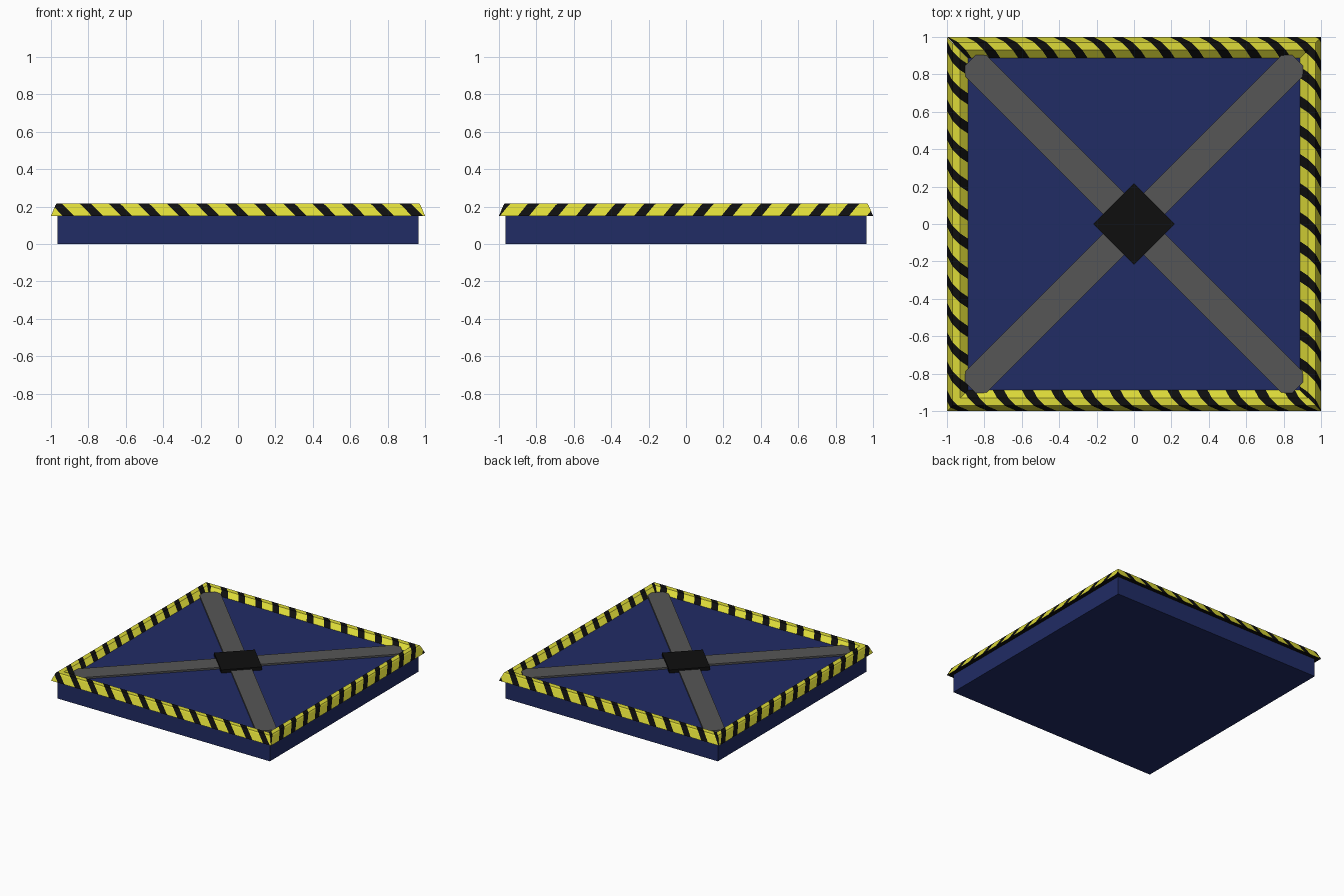
import bpy, bmesh, math
from mathutils import Vector, Matrix

if "Cube" in bpy.data.objects:
    bpy.data.objects.remove(bpy.data.objects["Cube"])


def material(name, rgb):
    m = bpy.data.materials.new(name)
    m.diffuse_color = (*rgb, 1)
    m.use_nodes = True
    m.node_tree.nodes["Principled BSDF"].inputs["Base Color"].default_value = m.diffuse_color
    return m


BLUE = material("navy blue", (0.015, 0.025, 0.13))
YELLOW = material("warning yellow", (0.72, 0.70, 0.04))
BLACK = material("black", (0.0045, 0.0045, 0.0045))
GREY = material("grey", (0.092, 0.092, 0.092))


def finish(name, bm, mats):
    bmesh.ops.recalc_face_normals(bm, faces=bm.faces)
    me = bpy.data.meshes.new(name)
    bm.to_mesh(me)
    bm.free()
    for m in mats:
        me.materials.append(m)
    ob = bpy.data.objects.new(name, me)
    bpy.context.collection.objects.link(ob)
    return ob


def plate(name, outline, z0, z1, mat, angle=0, inset=0):
    """Extruded flat outline; inset narrows the top edge."""
    bm = bmesh.new()
    k = 1 - inset
    low = [bm.verts.new((x, y, z0)) for x, y in outline]
    top = [bm.verts.new((x * k, y * k, z1)) for x, y in outline]
    bm.faces.new(low)
    bm.faces.new(top)
    n = len(outline)
    for i in range(n):
        j = (i + 1) % n
        bm.faces.new((low[i], low[j], top[j], top[i]))
    bmesh.ops.rotate(bm, verts=bm.verts, matrix=Matrix.Rotation(angle, 3, 'Z'))
    return finish(name, bm, [mat])


# Platform body; its top is the sunken floor
FLOOR = 0.18
B = 0.966
plate("platform_body", [(-B, -B), (B, -B), (B, B), (-B, B)], 0, FLOOR, BLUE)

# Diagonal bars with chamfered ends
W, C, U, E = 0.08, 0.042, 1.195, 1.237
bar = [(-E, -C), (-U, -W), (U, -W), (E, -C), (E, C), (U, W), (-U, W), (-E, C)]
for i, a in enumerate((45, 135)):
    plate(f"diagonal_bar_{i + 1}", bar, FLOOR - 0.02, 0.194 + 0.0005 * i, GREY, math.radians(a))

# Centre diamond
D = 0.218
plate("centre_plate", [(D, 0), (0, D), (-D, 0), (0, -D)], FLOOR - 0.02, 0.207, BLACK)

# Rim: one mitred profile per side, cut into slanted hazard stripes
PROFILE = [(0.96, 0.15), (1.0, 0.15), (0.977, 0.205), (0.97, 0.215), (0.93, 0.215), (0.885, FLOOR - 0.002)]
PITCH, HALF = 0.1555, 0.03


def rim_side(name, quarter, shear, phase):
    bm = bmesh.new()
    rows = [(bm.verts.new((-r, -r, z)), bm.verts.new((r, -r, z))) for r, z in PROFILE]
    for (a, b), (c, d) in zip(rows, rows[1:]):
        bm.faces.new((a, b, d, c))
    bmesh.ops.rotate(bm, verts=bm.verts, matrix=Matrix.Rotation(quarter * math.pi / 2, 3, 'Z'))
    normal = Vector((1, 1, shear))
    origin = Vector((0, 0, 0.215))
    for n in range(-15, 16):
        for edge in (-HALF, HALF):
            s = phase + n * PITCH + edge
            p = origin + normal * (s / normal.length_squared)
            bmesh.ops.bisect_plane(bm, geom=bm.verts[:] + bm.edges[:] + bm.faces[:],
                                   plane_co=p, plane_no=normal, dist=1e-6)
    for f in bm.faces:
        c = f.calc_center_median()
        t = ((c - origin).dot(normal) - phase + PITCH / 2) % PITCH - PITCH / 2
        # underside is plain black
        f.material_index = 1 if abs(t) < HALF or c.z < 0.1501 else 0
    ob = finish(name, bm, [YELLOW, BLACK])
    # make normals point away from the rim's core
    me = ob.data
    core = Matrix.Rotation(quarter * math.pi / 2, 3, 'Z') @ Vector((0, -0.95, 0.17))
    axis = core.copy()
    axis.z = 0
    axis.normalize()
    score = 0
    for p in me.polygons:
        d = p.center - core
        score += p.area * p.normal.dot(axis * d.dot(axis) + Vector((0, 0, d.z)))
    if score < 0:
        me.flip_normals()


rim_side("rim_front", 0, 0.55, -1.01)
rim_side("rim_right", 1, -0.4, 1.09)
rim_side("rim_back", 2, -0.4, 1.09)
rim_side("rim_left", 3, 0.4, -1.01)
